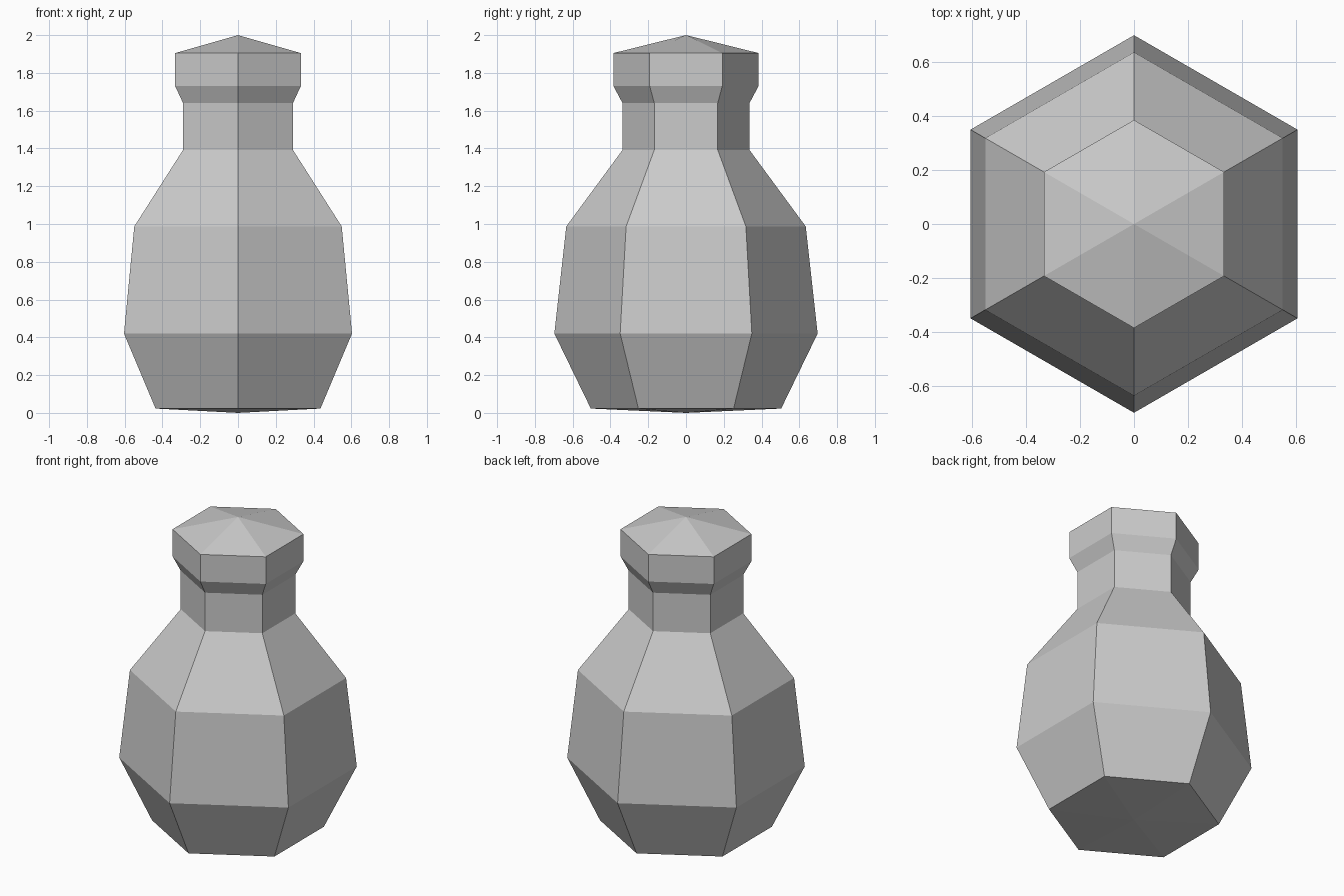
import bpy, bmesh
from math import pi, cos, sin

if "Cube" in bpy.data.objects:
    bpy.data.objects.remove(bpy.data.objects["Cube"])

SIDES = 6


def lathe(name, profile):
    """Revolve (radius, z) points into a flat-faced solid; zero radius makes a tip."""
    bm = bmesh.new()
    rings = []
    for r, z in profile:
        if r == 0:
            rings.append([bm.verts.new((0, 0, z))] * SIDES)
        else:
            angles = [pi / 2 + 2 * pi * i / SIDES for i in range(SIDES)]
            rings.append([bm.verts.new((r * cos(a), r * sin(a), z)) for a in angles])
    for low, high in zip(rings, rings[1:]):
        for i in range(SIDES):
            j = (i + 1) % SIDES
            corners = dict.fromkeys((low[i], low[j], high[j], high[i]))
            bm.faces.new(list(corners))
    bmesh.ops.recalc_face_normals(bm, faces=bm.faces)
    mesh = bpy.data.meshes.new(name)
    bm.to_mesh(mesh)
    bm.free()
    obj = bpy.data.objects.new(name, mesh)
    bpy.context.collection.objects.link(obj)
    return obj


# Hexagonal bottle: base tip, belly, shoulder, neck, flared lip and pointed cap
lathe("bottle", [
    (0, 0.0), (0.504, 0.023),
    (0.697, 0.42), (0.634, 0.987),
    (0.336, 1.392), (0.336, 1.64),
    (0.384, 1.73), (0.384, 1.905),
    (0, 2.0),
])
